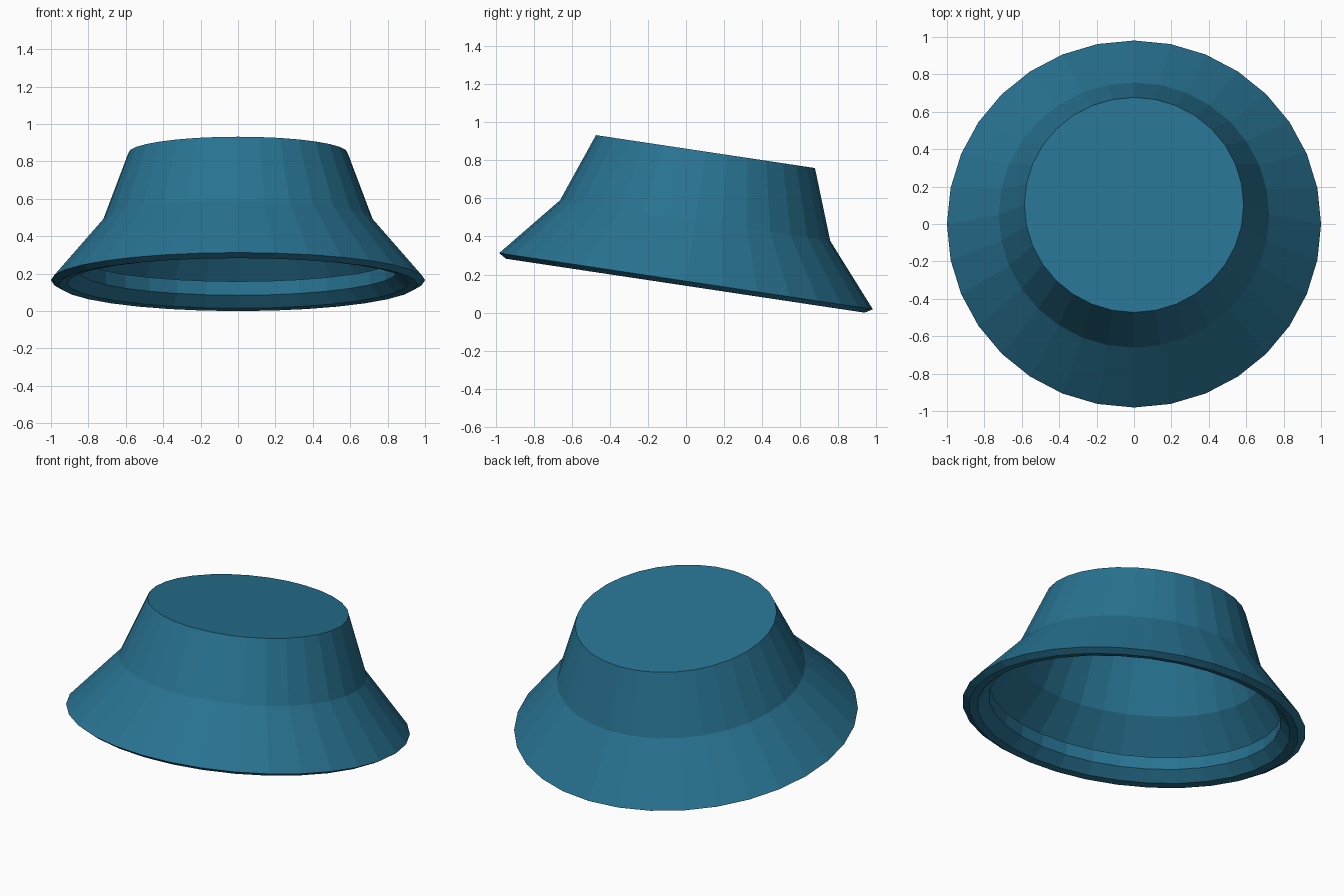
import bpy, bmesh
from math import sin, cos, pi, radians
from mathutils import Matrix

if "Cube" in bpy.data.objects:
    bpy.data.objects.remove(bpy.data.objects["Cube"])

SIDES = 32
TILT = radians(-8.55)

# Thin shell profile (radius, height): top, waist, rim, folded lip back up to the wall
profile = [(0.586, 0.688), (0.723, 0.322), (1.0, 0.0), (0.96, -0.024), (0.912, -0.016),
           (0.85, 0.045), (0.85, 0.12), (0.895, 0.122)]

bm = bmesh.new()
rings = [[bm.verts.new((r * cos(2 * pi * i / SIDES), 0.992 * r * sin(2 * pi * i / SIDES), h))
          for i in range(SIDES)] for r, h in profile]
for a, b in zip(rings, rings[1:]):
    for i in range(SIDES):
        j = (i + 1) % SIDES
        bm.faces.new((a[i], b[i], b[j], a[j]))

# Flat top
bm.faces.new(rings[0])

# Lean the shade and stand its lowest lip edge on the ground
bm.transform(Matrix.Rotation(TILT, 4, 'X'))
low = min(v.co.z for v in bm.verts)
bmesh.ops.translate(bm, verts=bm.verts, vec=(0, 0, -low))

mesh = bpy.data.meshes.new("lamp_shade")
bm.to_mesh(mesh)
bm.free()
shade = bpy.data.objects.new("lamp_shade", mesh)
bpy.context.collection.objects.link(shade)

# Blue paint
paint = bpy.data.materials.new("blue_paint")
paint.diffuse_color = (0.021, 0.17, 0.285, 1)
paint.use_nodes = True
paint.node_tree.nodes["Principled BSDF"].inputs["Base Color"].default_value = paint.diffuse_color
mesh.materials.append(paint)
